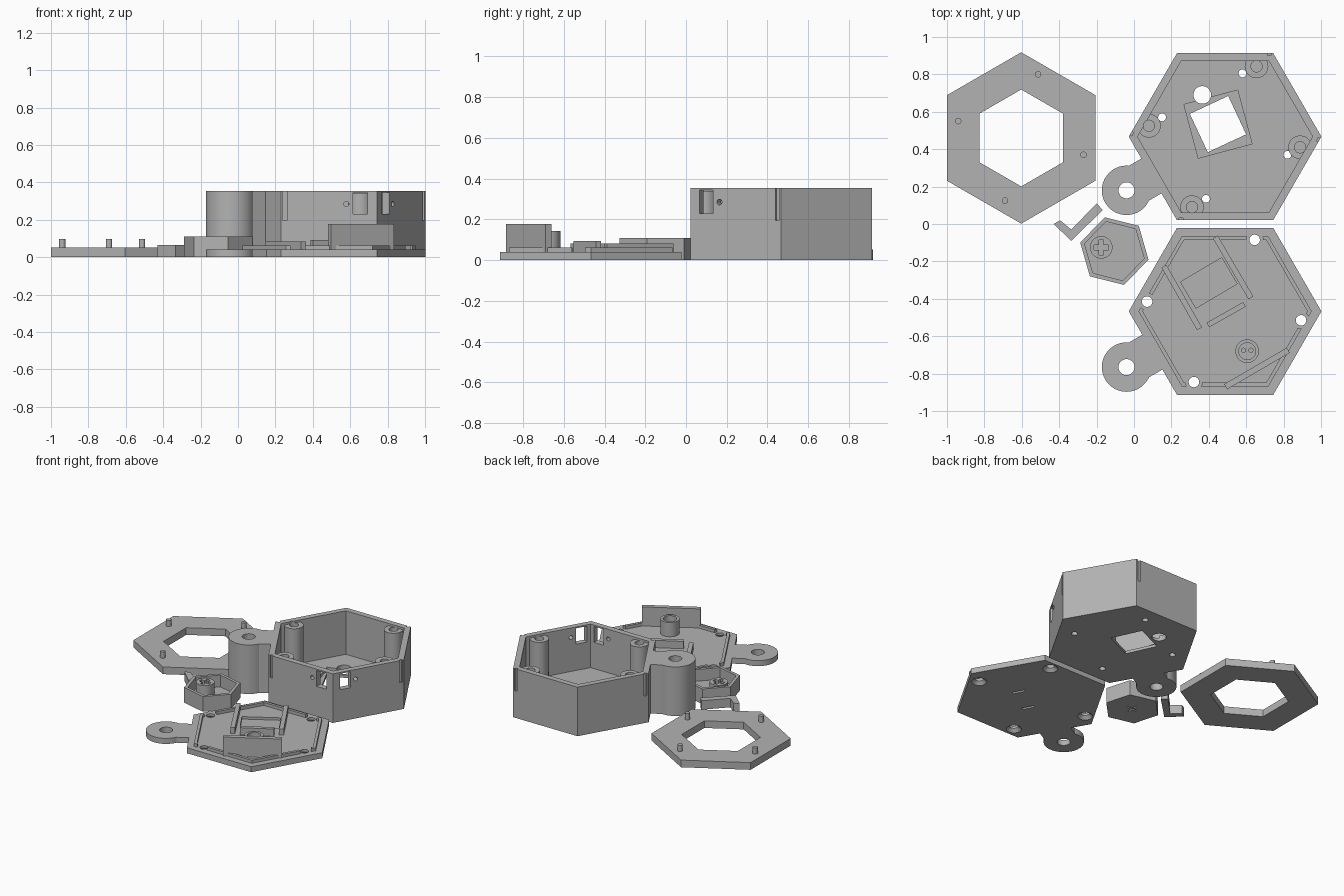
import bpy, bmesh, math
from mathutils import Vector

if "Cube" in bpy.data.objects:
    bpy.data.objects.remove(bpy.data.objects["Cube"], do_unlink=True)

grey = bpy.data.materials.new("plain grey")
grey.use_nodes = True
grey.diffuse_color = (0.45, 0.45, 0.45, 1)
grey.node_tree.nodes["Principled BSDF"].inputs["Base Color"].default_value = (0.45, 0.45, 0.45, 1)


def prism(name, points, z0, z1):
    """Vertical extrusion of a counter-clockwise outline."""
    bm = bmesh.new()
    face = bm.faces.new([bm.verts.new((x, y, z0)) for x, y in points])
    top = bmesh.ops.extrude_face_region(bm, geom=[face])["geom"]
    bmesh.ops.translate(bm, vec=(0, 0, z1 - z0),
                        verts=[v for v in top if isinstance(v, bmesh.types.BMVert)])
    bmesh.ops.recalc_face_normals(bm, faces=bm.faces)
    mesh = bpy.data.meshes.new(name)
    bm.to_mesh(mesh)
    bm.free()
    mesh.materials.append(grey)
    obj = bpy.data.objects.new(name, mesh)
    bpy.context.collection.objects.link(obj)
    return obj


def ngon(c, r, n, start=0):
    return [(c[0] + r * math.cos(math.radians(start) + math.tau * i / n),
             c[1] + r * math.sin(math.radians(start) + math.tau * i / n)) for i in range(n)]


def disc(c, r, z0, z1, name="disc", n=40):
    return prism(name, ngon(c, r, n), z0, z1)


def bar(a, b, width, z0, z1, name="bar"):
    """Straight bar with its centre line from a to b."""
    a, b = Vector(a), Vector(b)
    side = (b - a).normalized().orthogonal() * width / 2
    return prism(name, [a + side, b + side, b - side, a - side], z0, z1)


def apply(target, tool, op):
    mod = target.modifiers.new("bool", 'BOOLEAN')
    mod.operation, mod.solver, mod.object = op, 'EXACT', tool
    bpy.context.view_layer.objects.active = target
    bpy.ops.object.modifier_apply(modifier=mod.name)
    bpy.data.objects.remove(tool, do_unlink=True)


def cut(target, *tools):
    for tool in tools:
        apply(target, tool, 'DIFFERENCE')


def add(target, *tools):
    for tool in tools:
        apply(target, tool, 'UNION')


def cone_cut(target, c, r0, r1, depth):
    """Countersink from below."""
    bm = bmesh.new()
    bmesh.ops.create_cone(bm, cap_ends=True, segments=40, radius1=r0, radius2=r1, depth=depth)
    bmesh.ops.translate(bm, verts=bm.verts, vec=(c[0], c[1], depth / 2 - 0.002))
    mesh = bpy.data.meshes.new("countersink")
    bm.to_mesh(mesh)
    bm.free()
    obj = bpy.data.objects.new("countersink", mesh)
    bpy.context.collection.objects.link(obj)
    cut(target, obj)


R = 0.515


def hex_with_lug(name, centre, lug, height):
    body = prism(name, ngon(centre, R, 6), 0, height)
    direction = Vector((math.cos(math.radians(30)), 0.5))
    add(body, bar(lug, Vector(lug) + direction * 0.26, 0.215, 0, height),
        disc(lug, 0.132, 0, height, n=64))
    cut(body, disc(lug, 0.043, -0.1, height + 0.1))
    return body


# Case: open hexagonal tub with a keyring lug
C = (0.487, 0.467)
H, FLOOR = 0.355, 0.04
case = hex_with_lug("case", C, (-0.04, 0.18), H)
cut(case, prism("cavity", ngon(C, 0.468, 6), FLOOR, H + 0.1))

# Screw bosses and their blind holes
for p in [(0.655, 0.843), (0.08, 0.525), (0.888, 0.41), (0.31, 0.09)]:
    add(case, disc(p, 0.063, 0.02, 0.34))
    cut(case, disc(p, 0.03, 0.1, H + 0.1))

# Floor openings: recessed square window, button hole, peg holes
W = (0.449, 0.534)
cut(case, prism("window_step", ngon(W, 0.21, 4, 15 + 45), 0.02, 0.1),
    prism("window", ngon(W, 0.16, 4, 15 + 55), -0.1, 0.1),
    disc((0.365, 0.69), 0.047, -0.1, 0.1))
for p in [(0.58, 0.805), (0.15, 0.57), (0.82, 0.37), (0.385, 0.135)]:
    cut(case, disc(p, 0.021, -0.1, 0.1, n=24))

# Side ports on both walls beside the front right corner
corner = Vector((C[0] + R / 2, C[1] - R * math.sqrt(3) / 2))
for along in (Vector((-1, 0)), Vector((0.5, math.sqrt(3) / 2))):
    inward = Vector((-along.y, along.x))
    if inward.dot(Vector(C) - corner) < 0:
        inward = -inward
    mid = corner + along * 0.09
    cut(case, bar(mid - inward * 0.03, mid + inward * 0.07, 0.078, 0.23, 0.345))
    # Small round pin hole next to the port
    bm = bmesh.new()
    bmesh.ops.create_cone(bm, cap_ends=True, segments=24, radius1=0.014, radius2=0.014, depth=0.14)
    rot = Vector((inward.x, inward.y, 0)).to_track_quat('Z', 'Y').to_matrix()
    bmesh.ops.rotate(bm, verts=bm.verts, matrix=rot)
    spot = corner + along * 0.165
    bmesh.ops.translate(bm, verts=bm.verts, vec=(spot.x, spot.y, 0.285))
    mesh = bpy.data.meshes.new("pin_hole")
    bm.to_mesh(mesh)
    bm.free()
    pin = bpy.data.objects.new("pin_hole", mesh)
    bpy.context.collection.objects.link(pin)
    cut(case, pin)

# Pry grooves beside four corners
for i in (0, 1, 3, 4):
    pts = [Vector(p) for p in ngon(C, R, 6)]
    a, b = pts[i], pts[i - 1] if i in (0, 3) else pts[(i + 1) % 6]
    if i == 4:
        b = pts[5]
    d = (b - a).normalized()
    cut(case, bar(a + d * 0.012, a + d * 0.032, 0.024, 0.195, H + 0.1))

# Lid: plate with lug, locating lip and countersunk screw holes
L = (0.487, -0.467)
lid = hex_with_lug("lid", L, (-0.04, -0.765), FLOOR)
lip = prism("lid_lip", ngon(L, 0.463, 6), 0.03, 0.062)
cut(lip, prism("lip_inside", ngon(L, 0.44, 6), 0, 0.1))
for p in [(0.645, -0.085), (0.07, -0.415), (0.893, -0.515), (0.32, -0.845)]:
    cut(lip, disc(p, 0.045, 0, 0.1))
    cut(lid, disc(p, 0.028, -0.1, 0.1))
    cone_cut(lid, p, 0.052, 0.026, 0.026)

# Lid recess, underside slits, rails and switch wall
cut(lid, bar((0.51, -0.25), (0.29, -0.38), 0.162, 0.022, 0.1))
for x, y in [(0.61, -0.45), (0.43, -0.57)]:
    cut(lid, bar((x - 0.02, y + 0.037), (x + 0.02, y - 0.037), 0.017, -0.1, 0.015))
bar((0.435, -0.07), (0.625, -0.395), 0.03, 0.03, 0.083, "rail_right")
bar((0.16, -0.225), (0.35, -0.56), 0.03, 0.03, 0.083, "rail_left")
bar((0.395, -0.54), (0.59, -0.43), 0.028, 0.03, 0.093, "rail_stop")
bar((0.49, -0.87), (0.825, -0.675), 0.032, 0.03, 0.178, "support_wall")
post = disc((0.605, -0.68), 0.063, 0.03, 0.143, "lid_post")
cut(post, disc((0.605, -0.68), 0.045, 0.08, 0.2))
for x in (0.585, 0.625):
    cut(post, disc((x, -0.675), 0.011, 0.05, 0.2, n=20))

# Bezel: hexagonal ring with four pegs
B = (-0.603, 0.46)
bezel = prism("bezel", ngon(B, 0.458, 6, 30), 0, 0.052)
cut(bezel, prism("bezel_opening", ngon(B, 0.259, 6, 30), -0.1, 0.1))
for p in [(-0.513, 0.8), (-0.94, 0.55), (-0.27, 0.37), (-0.69, 0.125)]:
    disc(p, 0.017, 0.04, 0.097, "bezel_peg", 24)

# Button cap: small hexagonal tray with a cross socket
K, S = (-0.105, -0.145), (-0.175, -0.125)
cap = prism("button_cap", ngon(K, 0.188, 6, 46), 0, 0.11)
cut(cap, prism("cap_inside", ngon(K, 0.164, 6, 46), 0.025, 0.2))
add(cap, disc(S, 0.06, 0.01, 0.108))
for dx, dy in ((0.04, 0), (0, 0.04)):
    cut(cap, bar((S[0] - dx, S[1] - dy), (S[0] + dx, S[1] + dy), 0.026, 0.03, 0.2))
    cut(cap, bar((K[0] - dx, K[1] - dy), (K[0] + dx, K[1] + dy), 0.012, -0.1, 0.01))

# Angle clip
prism("angle_clip", [(-0.335, -0.09), (-0.167, 0.075), (-0.2, 0.11),
                     (-0.335, -0.03), (-0.395, 0.02), (-0.43, 0.0)], 0, 0.065)

# Smooth round walls, keep crisp edges
for obj in bpy.context.collection.objects:
    if obj.type == 'MESH' and obj.data.materials and obj.data.materials[0] == grey:
        bpy.ops.object.select_all(action='DESELECT')
        obj.select_set(True)
        bpy.context.view_layer.objects.active = obj
        bpy.ops.object.shade_smooth_by_angle(angle=math.radians(25))
